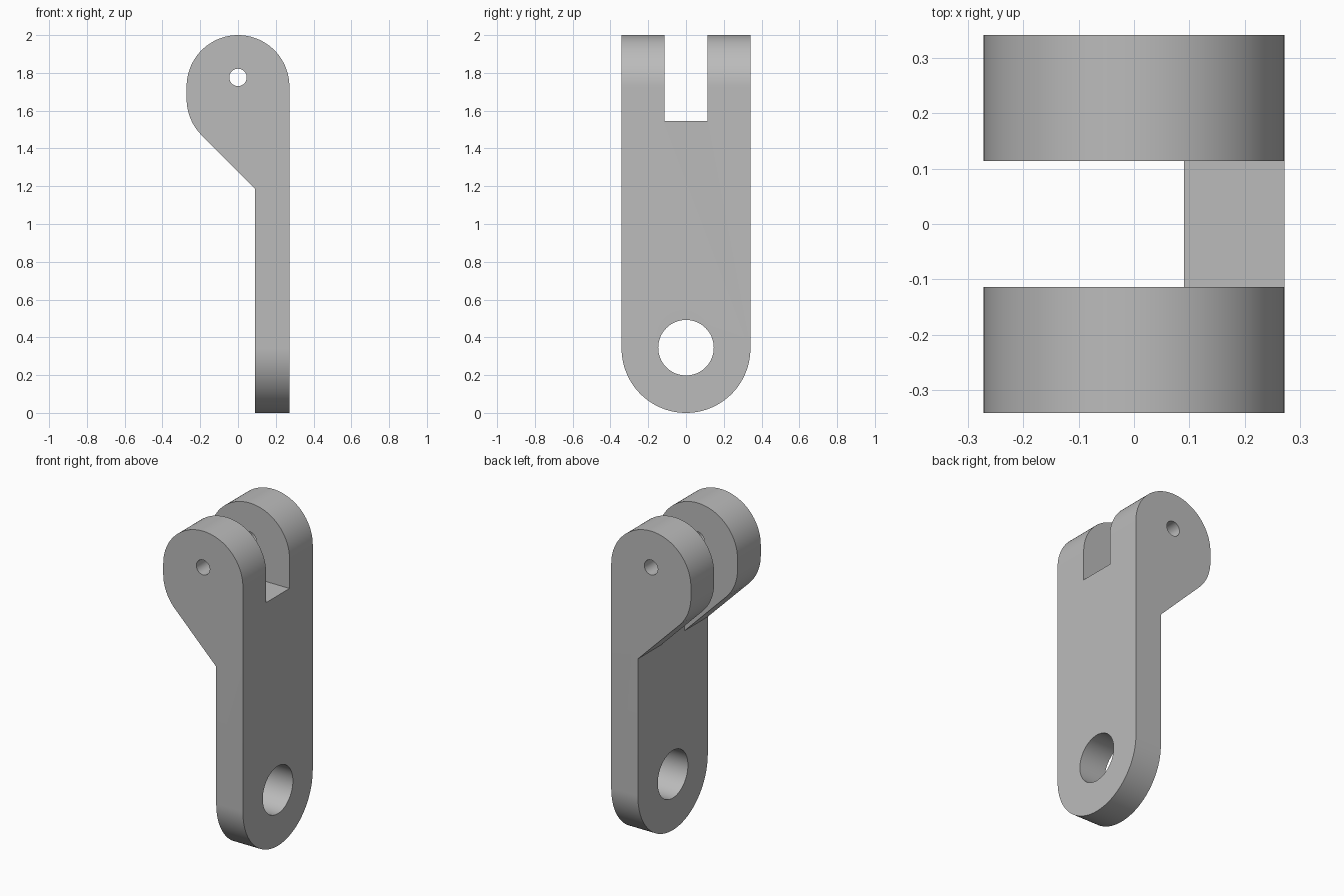
import bpy, bmesh, math
from mathutils import Vector

cube = bpy.data.objects.get("Cube")
if cube:
    bpy.data.objects.remove(cube, do_unlink=True)

HALF_X, HALF_Y = 0.272, 0.341   # half depth of the head, half width of the link
PLATE_X = 0.09                  # inner face of the flat plate
KNEE_Z = 1.187                  # where the head slopes out of the plate
SLOT_Y, SLOT_Z = 0.114, 1.545   # half width and floor of the fork slot

grey = bpy.data.materials.new("plain grey")
grey.use_nodes = True
colour = (0.5, 0.5, 0.5, 1)
grey.diffuse_color = colour
grey.node_tree.nodes["Principled BSDF"].inputs["Base Color"].default_value = colour


def arc(cx, cz, r, start, end, steps=32):
    """Points on an arc, angles in degrees."""
    angles = [math.radians(start + (end - start) * i / steps) for i in range(steps + 1)]
    return [(cx + r * math.cos(a), cz + r * math.sin(a)) for a in angles]


def extrude(name, profile, axis, low, high):
    """Prism from a profile of (horizontal, z) points, drawn along x or y."""
    bm = bmesh.new()
    place = (lambda u, z: (u, low, z)) if axis == "y" else (lambda u, z: (low, u, z))
    face = bm.faces.new([bm.verts.new(place(u, z)) for u, z in profile])
    new = bmesh.ops.extrude_face_region(bm, geom=[face])["geom"]
    shift = Vector((0, high - low, 0) if axis == "y" else (high - low, 0, 0))
    bmesh.ops.translate(bm, vec=shift, verts=[v for v in new if isinstance(v, bmesh.types.BMVert)])
    bmesh.ops.recalc_face_normals(bm, faces=bm.faces)
    mesh = bpy.data.meshes.new(name)
    bm.to_mesh(mesh)
    bm.free()
    mesh.materials.append(grey)
    obj = bpy.data.objects.new(name, mesh)
    bpy.context.collection.objects.link(obj)
    return obj


def circle(z, r):
    return arc(0, z, r, 0, 360, 64)[:-1]


# Side profile: round head sloping into a flat plate
side = ([(HALF_X, -0.1)] + arc(0, 2 - HALF_X, HALF_X, 0, 180, 48)
        + arc(0, 1.662, HALF_X, 180, 225, 16) + [(PLATE_X, KNEE_Z), (PLATE_X, -0.1)])
link = extrude("fork_link", side, "y", -0.5, 0.5)

# Rounded lower end, fork slot, pin hole and large lower hole
outline = arc(0, HALF_Y, HALF_Y, 180, 360, 64) + [(HALF_Y, 2.2), (-HALF_Y, 2.2)]
slot = [(-1, KNEE_Z), (PLATE_X, KNEE_Z), (PLATE_X, SLOT_Z), (1, SLOT_Z), (1, 3), (-1, 3)]
helpers = [
    (extrude("width_cutter", outline, "x", -1, 1), "INTERSECT"),
    (extrude("slot_cutter", slot, "y", -SLOT_Y, SLOT_Y), "DIFFERENCE"),
    (extrude("pin_hole_cutter", circle(1.776, 0.046), "y", -1, 1), "DIFFERENCE"),
    (extrude("lower_hole_cutter", circle(0.345, 0.147), "x", -1, 1), "DIFFERENCE"),
]
for helper, operation in helpers:
    helper.hide_render = True
    mod = link.modifiers.new(helper.name, "BOOLEAN")
    mod.object, mod.operation, mod.solver = helper, operation, "EXACT"

# Keep the finished solid and drop the helpers
bpy.context.view_layer.update()
solid = bpy.data.meshes.new_from_object(link.evaluated_get(bpy.context.evaluated_depsgraph_get()))
link.modifiers.clear()
link.data = solid
for helper, _ in helpers:
    bpy.data.objects.remove(helper, do_unlink=True)

bpy.ops.object.select_all(action="DESELECT")
link.select_set(True)
bpy.context.view_layer.objects.active = link
bpy.ops.object.shade_smooth_by_angle(angle=math.radians(30))
